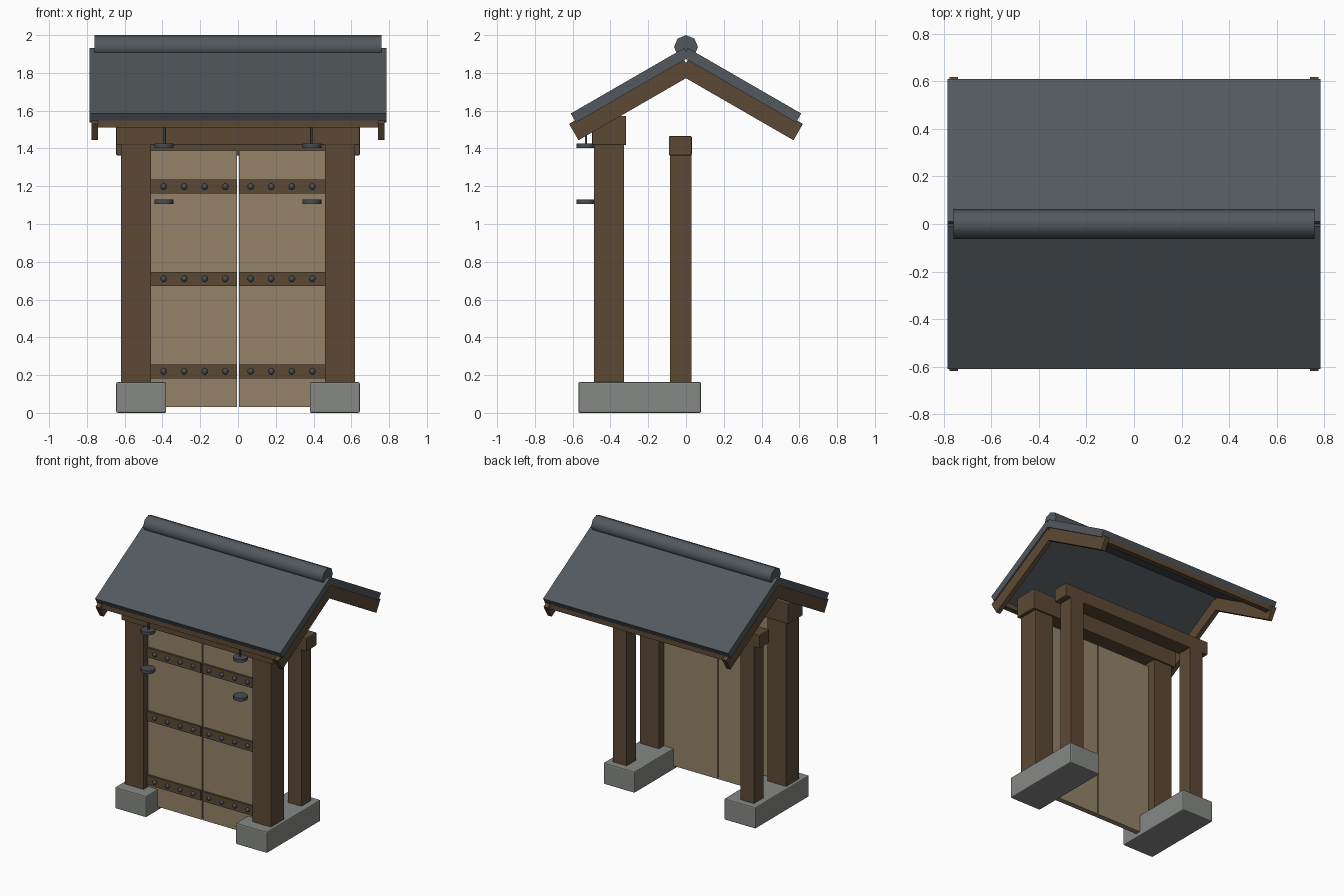
import bpy
import bmesh
import math
from mathutils import Matrix, Vector

if "Cube" in bpy.data.objects:
    bpy.data.objects.remove(bpy.data.objects["Cube"])


def material(name, color):
    m = bpy.data.materials.new(name)
    m.use_nodes = True
    m.diffuse_color = (*color, 1)
    m.node_tree.nodes["Principled BSDF"].inputs["Base Color"].default_value = (*color, 1)
    return m


WOOD = material("dark wood", (0.107, 0.066, 0.036))
DOOR = material("pale wood", (0.30, 0.225, 0.14))
STONE = material("grey stone", (0.24, 0.25, 0.235))
ROOF = material("slate roof", (0.085, 0.099, 0.109))
IRON = material("dark iron", (0.065, 0.075, 0.085))


def finish(name, bm, mat, bevel=0.0, smooth=0):
    bmesh.ops.recalc_face_normals(bm, faces=bm.faces)
    mesh = bpy.data.meshes.new(name)
    bm.to_mesh(mesh)
    bm.free()
    mesh.materials.append(mat)
    ob = bpy.data.objects.new(name, mesh)
    bpy.context.collection.objects.link(ob)
    if bevel:
        mod = ob.modifiers.new("soft edges", "BEVEL")
        mod.width = bevel
        mod.segments = 2
    if smooth:
        bpy.ops.object.select_all(action="DESELECT")
        ob.select_set(True)
        bpy.context.view_layer.objects.active = ob
        bpy.ops.object.shade_smooth_by_angle(angle=math.radians(smooth))
    return ob


def box(name, x, y, z, mat, bevel=0.0):
    """Box from (low, high) pairs on each axis."""
    bm = bmesh.new()
    size = [b - a for a, b in (x, y, z)]
    mid = [(a + b) / 2 for a, b in (x, y, z)]
    bmesh.ops.create_cube(bm, size=1, matrix=Matrix.Translation(mid) @ Matrix.Diagonal((*size, 1)))
    return finish(name, bm, mat, bevel)


def cylinder(name, center, radius, depth, sides, mat, turn=None, smooth=50):
    bm = bmesh.new()
    bmesh.ops.create_cone(bm, cap_ends=True, segments=sides, radius1=radius, radius2=radius,
                          depth=depth, matrix=Matrix.Translation(center) @ (turn or Matrix()))
    return finish(name, bm, mat, smooth=smooth)


def sloped(name, side, x, eave, length, thick, mat):
    """Board that climbs from its outer top corner at the eave to the ridge."""
    pitch = math.radians(30)
    up = Vector((0, -side * math.cos(pitch), math.sin(pitch)))
    down = Vector((0, -side * math.sin(pitch), -math.cos(pitch)))
    corner = Vector((x[0], side * eave[0], eave[1]))
    bm = bmesh.new()
    points = [corner, corner + up * length, corner + up * length + down * thick, corner + down * thick]
    face = bm.faces.new([bm.verts.new(p) for p in points])
    new = bmesh.ops.extrude_face_region(bm, geom=[face])["geom"]
    bmesh.ops.translate(bm, vec=(x[1] - x[0], 0, 0),
                        verts=[v for v in new if isinstance(v, bmesh.types.BMVert)])
    return finish(name, bm, mat)


def span(side, a, b):
    return tuple(sorted((side * a, side * b)))


# Stones, posts, door leaves and hanging lanterns on each side
for side, word in ((1, "left"), (-1, "right")):
    box(f"{word}_footing", span(side, 0.38, 0.645), (-0.57, 0.08), (0, 0.163), STONE, 0.008)
    box(f"{word}_front_post", span(side, 0.46, 0.62), (-0.487, -0.328), (0.01, 1.43), WOOD, 0.004)
    box(f"{word}_rear_post", span(side, 0.482, 0.598), (-0.086, 0.03), (0.01, 1.38), WOOD, 0.004)
    box(f"{word}_door", span(side, 0.004, 0.462), (-0.43, -0.39), (0.03, 1.388), DOOR)

    for i, z in enumerate((0.22, 0.71, 1.198)):
        box(f"{word}_door_strap_{i + 1}", span(side, 0.005, 0.46), (-0.445, -0.428),
            (z - 0.037, z + 0.037), WOOD)
        bm = bmesh.new()
        for k in range(4):
            spot = Matrix.Translation((side * (0.067 + 0.109 * k), -0.446, z))
            bmesh.ops.create_uvsphere(bm, u_segments=10, v_segments=6, radius=0.017, matrix=spot)
        finish(f"{word}_strap_studs_{i + 1}", bm, IRON, smooth=60)

    cylinder(f"{word}_lantern_cap", (side * 0.392, -0.53, 1.414), 0.051, 0.024, 12, IRON)
    cylinder(f"{word}_lantern_base", (side * 0.392, -0.53, 1.117), 0.051, 0.024, 12, IRON)
    cylinder(f"{word}_lantern_rod", (side * 0.388, -0.53, 1.49), 0.006, 0.14, 8, IRON)

# Cross beams
box("front_beam", (-0.645, 0.645), (-0.497, -0.317), (1.417, 1.573), WOOD, 0.006)
box("rear_beam", (-0.645, 0.645), (-0.091, 0.031), (1.363, 1.465), WOOD, 0.006)

# Roof slopes, gable boards and eave boards
for side, word in ((1, "rear"), (-1, "front")):
    sloped(f"{word}_roof_slope", side, (-0.785, 0.785), (0.61, 1.585), 0.693, 0.055, ROOF)
    box(f"{word}_eave_board", (-0.775, 0.775), span(side, 0.55, 0.59), (1.51, 1.548), WOOD)
    for end, hand in ((1, "left"), (-1, "right")):
        sloped(f"{word}_{hand}_gable_board", side, span(end, 0.74, 0.775), (0.619, 1.53),
               0.697, 0.1, WOOD)

# Ridge cap
cylinder("ridge_cap", (0, 0, 1.937), 0.063, 1.52, 8, ROOF,
         Matrix.Rotation(math.pi / 2, 4, "Y"), 50)
